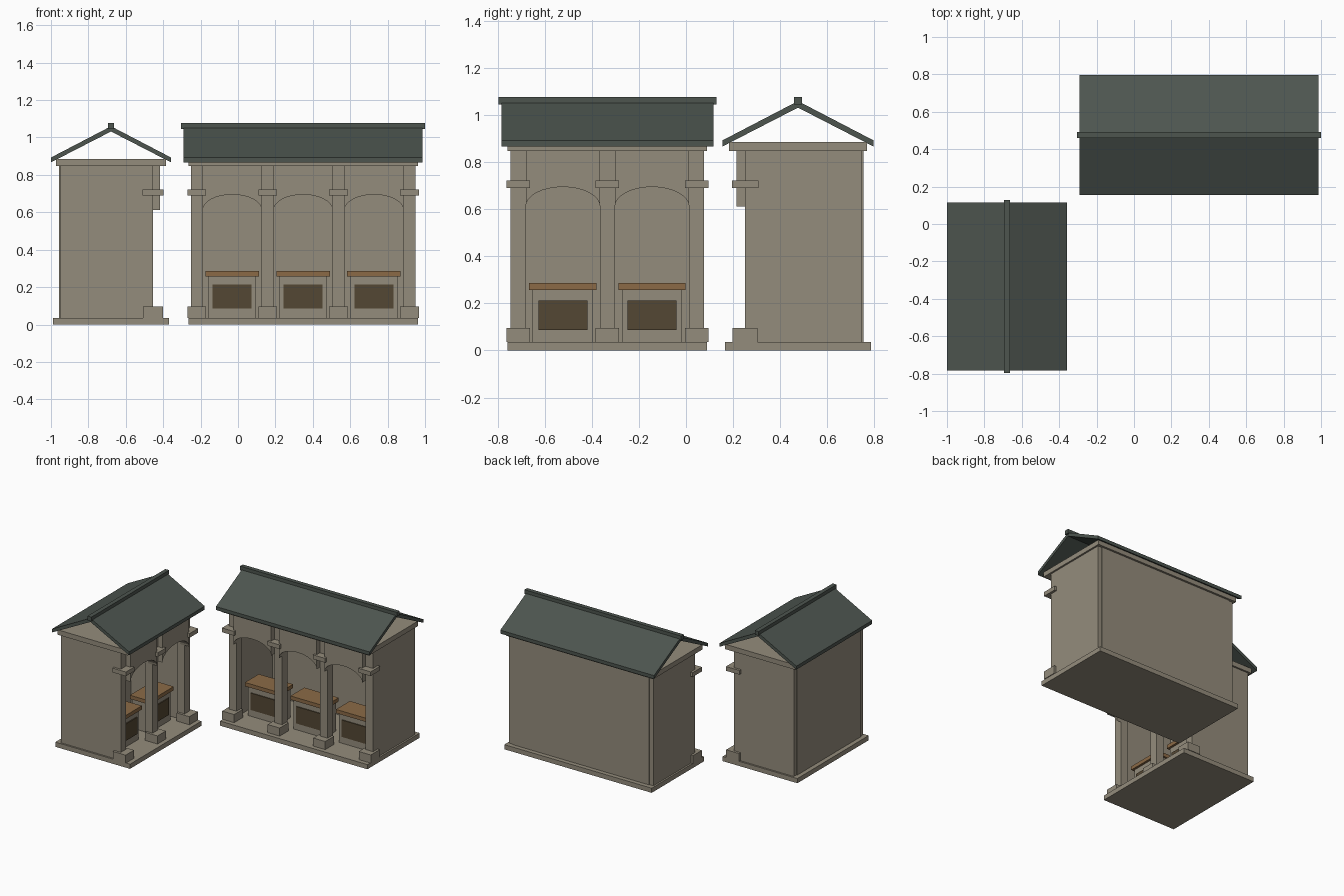
import bpy, bmesh, math
from mathutils import Matrix, Vector

if "Cube" in bpy.data.objects:
    bpy.data.objects.remove(bpy.data.objects["Cube"])


def material(name, r, g, b):
    lin = [((c / 255 + 0.055) / 1.055) ** 2.4 for c in (r, g, b)]
    m = bpy.data.materials.new(name)
    m.diffuse_color = (*lin, 1)
    m.use_nodes = True
    m.node_tree.nodes["Principled BSDF"].inputs["Base Color"].default_value = m.diffuse_color
    return m


STONE = material("stone", 148, 140, 124)
ROOF = material("slate_green", 77, 85, 79)
WOOD = material("wood", 139, 106, 70)
DARK = material("dark_panel", 84, 71, 51)


def prism(name, points, vec, mat, frame):
    """Extrude a flat outline along vec, then place it in the building frame."""
    bm = bmesh.new()
    face = bm.faces.new([bm.verts.new(p) for p in points])
    out = bmesh.ops.extrude_face_region(bm, geom=[face], use_keep_orig=True)
    moved = [g for g in out["geom"] if isinstance(g, bmesh.types.BMVert)]
    bmesh.ops.translate(bm, verts=moved, vec=Vector(vec))
    bmesh.ops.recalc_face_normals(bm, faces=bm.faces)
    bm.transform(frame)
    mesh = bpy.data.meshes.new(name)
    bm.to_mesh(mesh)
    bm.free()
    mesh.materials.append(mat)
    bpy.context.collection.objects.link(bpy.data.objects.new(name, mesh))


def box(name, x0, x1, y0, y1, z0, z1, mat, frame):
    prism(name, [(x0, y0, z0), (x1, y0, z0), (x1, y1, z0), (x0, y1, z0)],
          (0, 0, z1 - z0), mat, frame)


PITCH, COL = 0.379, 0.032     # bay spacing, half column width
FLOOR, TOP = 0.035, 0.848     # floor level, underside of cornice


def stall(tag, bays, frame):
    """Arcaded stall; local front faces -y."""
    h = bays * PITCH / 2

    def b(part, *a):
        box(f"{tag}_{part}", *a, frame)

    # plinth, cornice slab and walls
    b("plinth", -h - 0.045, h + 0.045, -0.311, 0.311, 0, FLOOR, STONE)
    b("cornice", -h - 0.045, h + 0.045, -0.293, 0.293, TOP, 0.885, STONE)
    b("back_wall", -h, h, 0.235, 0.278, FLOOR, TOP, STONE)
    for s, side in ((-1, "left"), (1, "right")):
        x0, x1 = sorted((s * (h - 0.01), s * (h + COL)))
        b(f"{side}_wall", x0, x1, -0.165, 0.272, FLOOR, TOP, STONE)

    # columns with foot blocks and capitals
    for i in range(bays + 1):
        x = -h + i * PITCH
        b(f"column_{i}", x - COL, x + COL, -0.225, -0.161, FLOOR, TOP, STONE)
        b(f"column_foot_{i}", x - 0.05, x + 0.05, -0.278, -0.172, FLOOR, 0.096, STONE)
        b(f"capital_{i}", x - 0.05, x + 0.05, -0.28, -0.168, 0.69, 0.722, STONE)

    for i in range(bays):
        x = -h + (i + 0.5) * PITCH
        # arch panel with an elliptical soffit
        w = PITCH / 2 - COL
        n = 16
        arc = [(x + w * math.cos(math.pi * k / n), -0.262,
                0.612 + 0.083 * math.sin(math.pi * k / n)) for k in range(n + 1)]
        prism(f"{tag}_arch_{i}", arc + [(x - w, -0.262, TOP), (x + w, -0.262, TOP)],
              (0, 0.075, 0), STONE, frame)
        # counter with wooden top and dark front panel
        b(f"counter_{i}", x - 0.128, x + 0.128, -0.128, 0.01, FLOOR, 0.258, STONE)
        b(f"counter_top_{i}", x - 0.143, x + 0.143, -0.145, 0.02, 0.258, 0.286, WOOD)
        b(f"counter_panel_{i}", x - 0.104, x + 0.104, -0.135, -0.127, 0.086, 0.213, DARK)

    # open gable roof and ridge cap
    r = h + 0.071
    outline = [(-0.321, 0.867), (0, 1.032), (0.321, 0.867),
               (0.321, 0.893), (0, 1.06), (-0.321, 0.893)]
    prism(f"{tag}_roof", [(-r, y, z) for y, z in outline], (2 * r, 0, 0), ROOF, frame)
    b("ridge_cap", -h - 0.084, h + 0.084, -0.016, 0.016, 1.045, 1.077, ROOF)


# long stall faces front, short stall is turned to face right
stall("long_stall", 3, Matrix.Translation((0.348, 0.476, 0)))
stall("short_stall", 2, Matrix.Translation((-0.679, -0.334, 0)) @ Matrix.Rotation(math.pi / 2, 4, "Z"))
